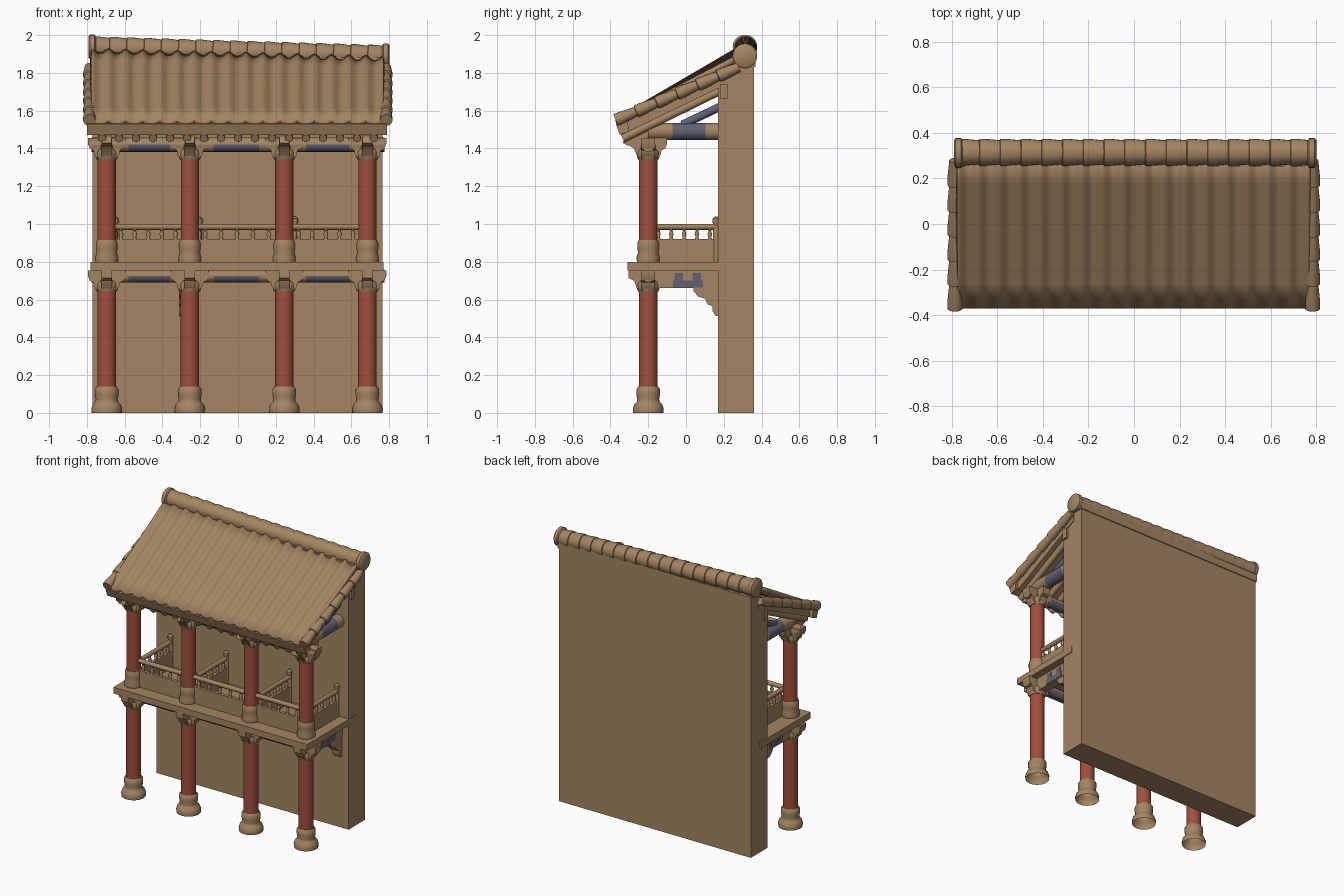
import bpy, bmesh, math
from mathutils import Vector

if "Cube" in bpy.data.objects:
    bpy.data.objects.remove(bpy.data.objects["Cube"])


def material(name, rgb):
    m = bpy.data.materials.new(name)
    m.diffuse_color = (*rgb, 1)
    m.use_nodes = True
    m.node_tree.nodes["Principled BSDF"].inputs["Base Color"].default_value = m.diffuse_color
    return m


TAN = material("tan_wood", (0.37, 0.235, 0.122))
RED = material("red_paint", (0.35, 0.078, 0.046))
BLUE = material("slate_blue_paint", (0.115, 0.12, 0.17))


def finish(name, bm, mats):
    bmesh.ops.recalc_face_normals(bm, faces=bm.faces)
    me = bpy.data.meshes.new(name)
    bm.to_mesh(me)
    bm.free()
    for m in mats:
        me.materials.append(m)
    ob = bpy.data.objects.new(name, me)
    bpy.context.collection.objects.link(ob)
    return ob


def prism(name, pts, axis, lo, hi, mat=TAN):
    """Extrude a 2D outline (horizontal, z) along x or y."""
    bm = bmesh.new()
    put = (lambda p, t: (t, p[0], p[1])) if axis == 'x' else (lambda p, t: (p[0], t, p[1]))
    a = [bm.verts.new(put(p, lo)) for p in pts]
    b = [bm.verts.new(put(p, hi)) for p in pts]
    bm.faces.new(a)
    bm.faces.new(b[::-1])
    for i in range(len(pts)):
        j = (i + 1) % len(pts)
        bm.faces.new((a[i], a[j], b[j], b[i]))
    return finish(name, bm, [mat])


def box(name, x, y, z, mat=TAN):
    return prism(name, [(y[0], z[0]), (y[1], z[0]), (y[1], z[1]), (y[0], z[1])], 'x', *x, mat)


def lathe(name, start, end, profile, mats=(TAN,), seg=16, caps=True, rule=None):
    """Turn (radius, fraction) pairs round the line from start to end."""
    a, b = Vector(start), Vector(end)
    q = (b - a).to_track_quat('Z', 'Y')
    bm = bmesh.new()
    rings = []
    for r, t in profile:
        c = a.lerp(b, t)
        rings.append([bm.verts.new(c + q @ Vector((r * math.cos(k * math.tau / seg),
                      r * math.sin(k * math.tau / seg), 0))) for k in range(seg)])
    for r0, r1 in zip(rings, rings[1:]):
        for k in range(seg):
            j = (k + 1) % seg
            f = bm.faces.new((r0[k], r0[j], r1[j], r1[k]))
            if rule:
                f.material_index = int(rule(f.calc_center_median()))
    if caps:
        bm.faces.new(rings[0][::-1])
        bm.faces.new(rings[-1])
    return finish(name, bm, mats)


def rod(name, start, end, r, mat=TAN, seg=12):
    return lathe(name, start, end, [(r, 0), (r, 1)], (mat,), seg)


def scallops(n, r_small, r_big):
    """Profile of overlapping half-round tiles."""
    out = []
    for i in range(n):
        out += [(r_big, i / n), (r_big, (i + 0.3) / n), (r_small, (i + 0.97) / n)]
    return out + [(r_small, 1)]


COLS = [-0.695, -0.255, 0.245, 0.685]
RETURNS = [-0.65, -0.205, 0.30, 0.68]
CY = -0.20

# Rear wall, top cut to the roof pitch
prism("wall", [(0.17, 0), (0.36, 0), (0.36, 1.87), (0.17, 1.77)], 'x', -0.77, 0.765)

# Balcony floor with moulded edge
prism("balcony_floor", [(-0.31, 0.755), (0.26, 0.755), (0.26, 0.80), (-0.31, 0.80)], 'x', -0.78, 0.77)


# Bracket set crossing at a column head
def bracket(name, x, z, front):
    half = [(0.045, 0), (0.065, 0.02), (0.07, 0.045), (0.09, 0.055), (0.10, 0.08), (0.10, 0.11)]
    prism(name + "_across", [(x + w, z + h) for w, h in half] +
          [(x - w, z + h) for w, h in reversed(half)], 'y', CY - 0.035, CY + 0.035)
    prism(name + "_forward", [(CY + w, z + h) for w, h in half] + [(front, z + 0.11),
          (front, z + 0.07), (CY - 0.075, z + 0.055), (CY - 0.06, z + 0.015), (CY - 0.045, z)],
          'x', x - 0.028, x + 0.028)
    lathe(name + "_collar", (x, CY, z - 0.005), (x, CY, z + 0.05),
          [(0.052, 0), (0.06, 0.3), (0.062, 0.7), (0.055, 1)])


for i, x in enumerate(COLS, 1):
    # Columns with turned stone-like feet
    lathe(f"lower_base_{i}", (x, CY, 0), (x, CY, 0.14),
          [(0.08, 0), (0.082, 0.15), (0.074, 0.32), (0.06, 0.42), (0.058, 0.5),
           (0.063, 0.72), (0.062, 0.9), (0.052, 1)], caps=False, seg=24)
    rod(f"lower_column_{i}", (x, CY, 0.08), (x, CY, 0.70), 0.049, RED, 24)
    bracket(f"lower_bracket_{i}", x, 0.645, -0.305)
    lathe(f"upper_base_{i}", (x, CY, 0.80), (x, CY, 0.915),
          [(0.06, 0), (0.062, 0.2), (0.054, 0.42), (0.058, 0.6), (0.058, 0.85), (0.051, 1)], seg=24)
    rod(f"upper_column_{i}", (x, CY, 0.85), (x, CY, 1.42), 0.048, RED, 24)
    bracket(f"upper_bracket_{i}", x, 1.345, -0.30)
    # Curved tongue under the eave
    prism(f"eave_tongue_{i}", [(-0.335, 1.43), (-0.31, 1.415), (-0.15, 1.45), (-0.14, 1.53),
                               (-0.17, 1.53), (-0.32, 1.465)], 'x', x - 0.025, x + 0.025)

    # Cross beams from column to wall, painted mid-span
    paint = lambda c: -0.07 < c.y < 0.10
    spans = [(1, 0), (1, 0.34), (1, 0.8), (1, 1)]
    lathe(f"upper_cross_beam_{i}", (x, -0.2, 1.49), (x, 0.18, 1.49),
          [(0.046 * r, t) for r, t in spans], (TAN, BLUE), rule=paint)
    box(f"lower_cross_beam_{i}", (x - 0.03, x + 0.03), (-0.18, 0.18), (0.66, 0.757))
    box(f"lower_beam_paint_{i}", (x - 0.033, x + 0.033), (-0.07, 0.09), (0.665, 0.70), BLUE)
    for y0, y1 in ((-0.06, -0.015), (0.035, 0.08)):
        box(f"lower_beam_paint_tab_{i}", (x - 0.033, x + 0.033), (y0, y1), (0.70, 0.74), BLUE)
    rod(f"roof_strut_{i}", (x, -0.02, 1.525), (x, 0.20, 1.63), 0.022, BLUE)

    # Stepped corbel on the wall
    cx = -0.285 if i == 2 else x
    prism(f"wall_corbel_{i}", [(0.18, 0.51), (0.155, 0.515), (0.14, 0.54), (0.14, 0.565), (0.115, 0.575),
          (0.10, 0.605), (0.065, 0.615), (0.04, 0.645), (0.04, 0.67), (0.18, 0.67)], 'x', cx - 0.027, cx + 0.027)

# Long beams along the front, blue on the underside between columns
for label, z, r in (("upper", 1.42, 0.038), ("lower", 0.725, 0.034)):
    cuts = [-0.58, -0.36, -0.13, 0.11, 0.36, 0.59]
    L = 1.55
    lathe(f"{label}_front_beam", (-0.775, CY, z), (0.775, CY, z),
          [(r, 0)] + [(r, (c + 0.775) / L) for c in cuts] + [(r, 1)], (TAN, BLUE),
          rule=lambda c: c.z < z and any(a < c.x < b for a, b in zip(cuts[::2], cuts[1::2])))


# Railing: solid panel, turned balusters and round handrail
def railing(name, a, b):
    a, b = Vector(a), Vector(b)
    side = Vector((-(b - a).y, (b - a).x, 0)).normalized() * 0.012
    lo, hi = a - side, b + side
    xs, ys = sorted((lo.x, hi.x)), sorted((lo.y, hi.y))
    box(name + "_panel", xs, ys, (0.80, 0.92))
    up = Vector((0, 0, 1))
    rod(name + "_handrail", a + up * 0.985, b + up * 0.985, 0.016)
    n = 5
    for k in range(n):
        p = a.lerp(b, (k + 0.5) / n)
        lathe(name + "_baluster", p + up * 0.915, p + up * 0.975,
              [(0.014, 0), (0.008, 0.25), (0.013, 0.55), (0.007, 0.8), (0.012, 1)], seg=10)


for i in range(3):
    railing(f"front_railing_{i + 1}", (COLS[i] + 0.04, CY, 0), (COLS[i + 1] - 0.04, CY, 0))
for i, x in enumerate(RETURNS, 1):
    railing(f"side_railing_{i}", (x, -0.18, 0), (x, 0.16, 0))
    lathe(f"railing_post_{i}", (x, 0.158, 0.80), (x, 0.158, 1.04),
          [(0.015, 0), (0.015, 0.75), (0.011, 0.8), (0.019, 0.88), (0.018, 0.95), (0.006, 1)], seg=12)

# Rafters, roof boarding and eave board
for k in range(17):
    x = -0.72 + k * 0.09
    rod("rafter", (x, -0.335, 1.452), (x, 0.20, 1.715), 0.022)
prism("roof_boarding", [(-0.365, 1.52), (-0.345, 1.47), (0.28, 1.77), (0.28, 1.85)], 'x', -0.775, 0.77)
prism("eave_board", [(-0.372, 1.53), (-0.35, 1.472), (-0.30, 1.49), (-0.31, 1.55)], 'x', -0.80, 0.79)
box("wall_plate", (-0.78, 0.78), (0.18, 0.22), (1.665, 1.74))

# Corrugated tile field, a little lower at the right of the ridge
bm = bmesh.new()
NX, NY = 17 * 8, 6
grid = []
for j in range(NY + 1):
    t = j / NY
    row = []
    for k in range(NX + 1):
        x = -0.775 + 1.545 * k / NX
        z = 1.55 + t * (0.365 - 0.026 * x) + 0.011 * math.cos(k * math.tau / 8)
        row.append(bm.verts.new((x, -0.372 + 0.66 * t, z)))
    grid.append(row)
for r0, r1 in zip(grid, grid[1:]):
    for k in range(NX):
        bm.faces.new((r0[k], r0[k + 1], r1[k + 1], r1[k]))
tiles = finish("roof_tiles", bm, [TAN])
mod = tiles.modifiers.new("thickness", 'SOLIDIFY')
mod.thickness, mod.offset = 0.03, -1

# Verge rolls down both gable edges
for label, x in (("left", -0.787), ("right", 0.785)):
    lathe(f"{label}_verge", (x, -0.372, 1.55), (x, 0.28, 1.83), scallops(6, 0.025, 0.033))

# Ridge roll with end caps, slightly tilted, on a flat bed
lathe("ridge", (-0.77, 0.315, 1.935), (0.78, 0.315, 1.888), scallops(17, 0.053, 0.059), seg=24)
for label, x, z in (("left", -0.772, 1.937), ("right", 0.782, 1.89)):
    lathe(f"{label}_ridge_cap", (x - 0.02, 0.312, z), (x + 0.02, 0.312, z),
          [(0.055, 0), (0.065, 0.2), (0.065, 0.8), (0.055, 1)], seg=24)
box("ridge_bed", (-0.775, 0.77), (0.25, 0.367), (1.83, 1.885))

# Smooth the turned parts, keep real edges sharp
bpy.ops.object.select_all(action='SELECT')
bpy.context.view_layer.objects.active = tiles
bpy.ops.object.shade_smooth_by_angle(angle=math.radians(40))
